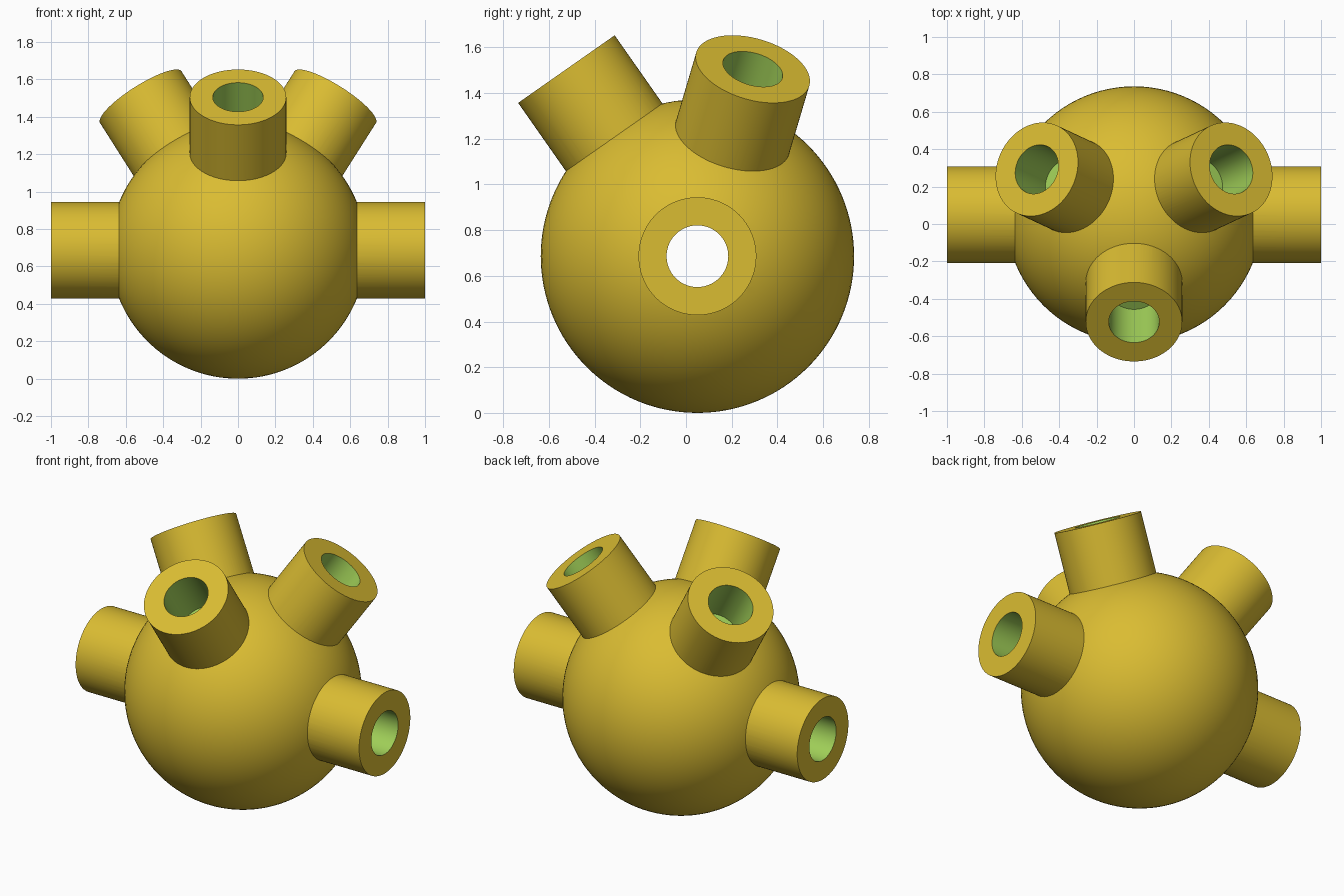
import bpy, math
from mathutils import Vector

if "Cube" in bpy.data.objects:
    bpy.data.objects.remove(bpy.data.objects["Cube"])

# Main dimensions
CENTRE = Vector((0, 0.05, 0.686))
BALL_R, TUBE_R, BORE_R = 0.686, 0.258, 0.135
REACH = 1.0          # tube mouth distance from the ball centre
SOCKET_DEPTH = 0.31  # depth of the blind sockets


def srgb(*rgb):
    return [((c / 255 + 0.055) / 1.055) ** 2.4 for c in rgb] + [1]


def material(name, color):
    m = bpy.data.materials.new(name)
    m.diffuse_color = color
    m.use_nodes = True
    m.node_tree.nodes["Principled BSDF"].inputs["Base Color"].default_value = m.diffuse_color
    return m


gold = material("gold", srgb(218, 188, 50))
green = material("green", srgb(160, 207, 88))


def finish(name, slot):
    ob = bpy.context.object
    ob.name = name
    ob.data.materials.append(gold)
    ob.data.materials.append(green)
    for p in ob.data.polygons:
        p.material_index = slot
    return ob


def rod(name, direction, start, end, radius, slot):
    """Cylinder along a direction between two distances from the centre."""
    bpy.ops.mesh.primitive_cylinder_add(
        vertices=96, radius=radius, depth=end - start,
        location=CENTRE + direction * (start + end) / 2,
        rotation=direction.to_track_quat('Z', 'Y').to_euler())
    return finish(name, slot)


def combine(target, other, operation):
    mod = target.modifiers.new(operation.lower(), 'BOOLEAN')
    mod.operation, mod.solver, mod.object = operation, 'EXACT', other
    bpy.context.view_layer.objects.active = target
    bpy.ops.object.modifier_apply(modifier=mod.name)
    bpy.data.objects.remove(other)


# Ball
bpy.ops.mesh.primitive_uv_sphere_add(segments=96, ring_count=64,
                                     radius=BALL_R, location=CENTRE)
hub = finish("connector_hub", 0)

# Tube directions: two level ones and three raised ones
side = Vector((1, 0, 0))
tilt = math.radians(35)
raised = []
for azimuth in (-90, 25, 155):
    a = math.radians(azimuth)
    raised.append(Vector((math.sin(tilt) * math.cos(a),
                          math.sin(tilt) * math.sin(a), math.cos(tilt))))

# Outer tubes
combine(hub, rod("side_tube", side, -REACH, REACH, TUBE_R, 0), 'UNION')
for d in raised:
    combine(hub, rod("raised_tube", d, 0.3, REACH, TUBE_R, 0), 'UNION')

# Through bore and blind sockets
combine(hub, rod("through_bore", side, -1.1, 1.1, BORE_R, 1), 'DIFFERENCE')
for d in raised:
    combine(hub, rod("socket", d, REACH - SOCKET_DEPTH, 1.1, BORE_R, 1), 'DIFFERENCE')

# Smooth shading with crisp rims
bpy.ops.object.select_all(action='DESELECT')
hub.select_set(True)
bpy.context.view_layer.objects.active = hub
bpy.ops.object.shade_smooth_by_angle(angle=math.radians(25))
